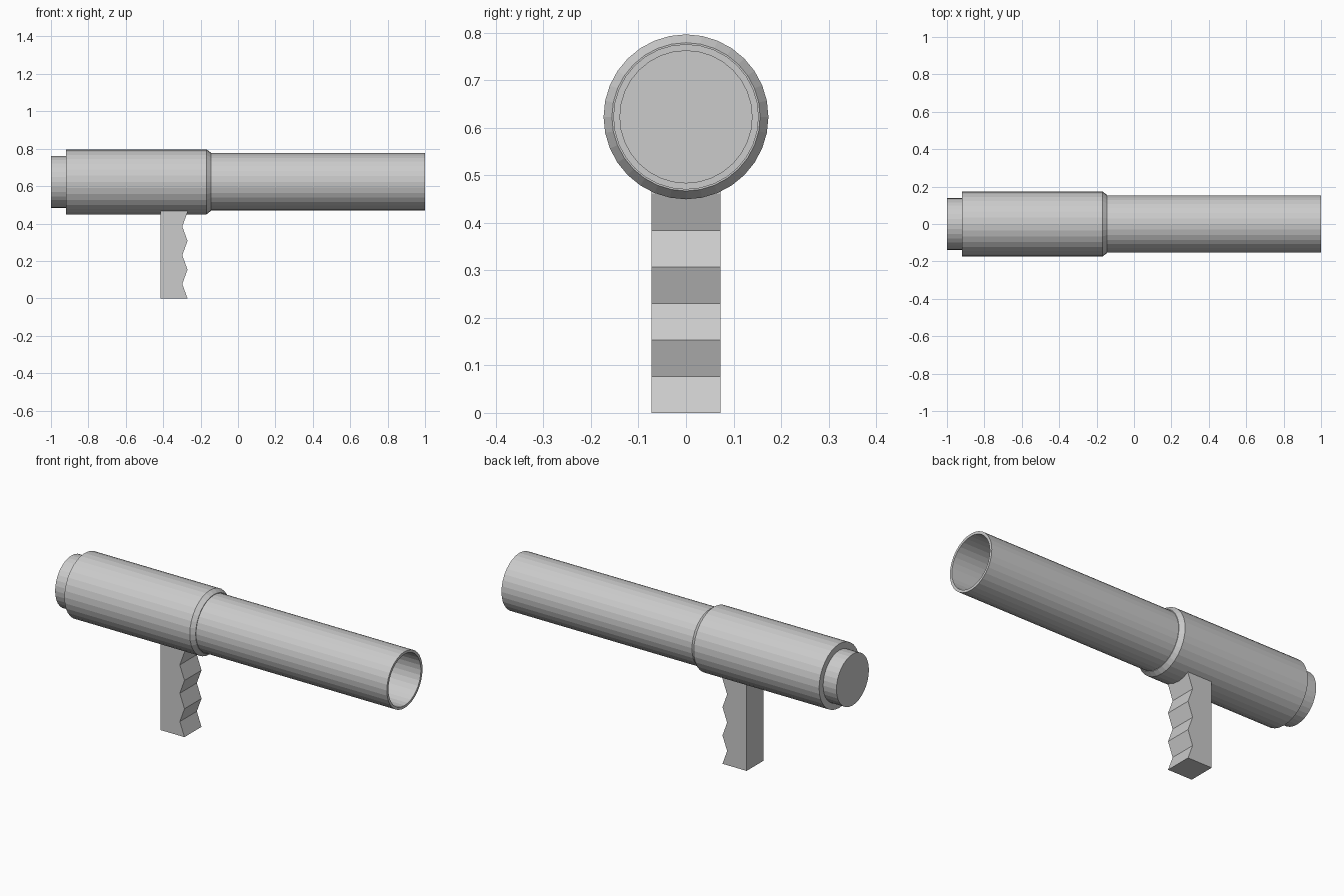
import bpy, bmesh
from math import cos, sin, tau

if "Cube" in bpy.data.objects:
    bpy.data.objects.remove(bpy.data.objects["Cube"])

AXIS_Z = 0.623   # height of the tube's centre line
SIDES = 32


def finish(name, bm):
    bmesh.ops.recalc_face_normals(bm, faces=bm.faces)
    mesh = bpy.data.meshes.new(name)
    bm.to_mesh(mesh)
    bm.free()
    obj = bpy.data.objects.new(name, mesh)
    bpy.context.collection.objects.link(obj)
    return obj


def lathe(name, profile, closed=False):
    """Turn (x, radius) points around the tube axis; open profiles get end caps."""
    bm = bmesh.new()
    rings = [[bm.verts.new((x, r * sin(tau * i / SIDES), AXIS_Z + r * cos(tau * i / SIDES)))
              for i in range(SIDES)] for x, r in profile]
    pairs = list(zip(rings, rings[1:]))
    if closed:
        pairs.append((rings[-1], rings[0]))
    else:
        bm.faces.new(rings[0])
        bm.faces.new(rings[-1])
    for a, b in pairs:
        for i in range(SIDES):
            j = (i + 1) % SIDES
            bm.faces.new((a[i], a[j], b[j], b[i]))
    return finish(name, bm)


# Rear plug, closing the back of the bore
lathe("rear_plug", [(-1.0, 0.139), (-0.88, 0.139)])

# Hollow barrel with an open muzzle
lathe("barrel", [(-0.9, 0.153), (1.0, 0.153), (1.0, 0.139), (-0.9, 0.139)], closed=True)

# Thicker sleeve with a chamfered front edge
lathe("sleeve", [(-0.92, 0.138), (-0.92, 0.1735), (-0.168, 0.1735),
                 (-0.145, 0.156), (-0.145, 0.152), (-0.9, 0.152)], closed=True)

# Grip: side outline with a zigzag front, extruded across y
GRIP_HALF, TEETH_STEP = 0.073, 0.0768
outline = [(-0.415, 0.466), (-0.415, 0.0)]
outline += [(-0.27 if i % 2 == 0 else -0.298, i * TEETH_STEP) for i in range(7)]
outline.append((-0.27, 0.466))
bm = bmesh.new()
side = bm.faces.new([bm.verts.new((x, -GRIP_HALF, z)) for x, z in outline])
ext = bmesh.ops.extrude_face_region(bm, geom=[side], use_keep_orig=True)
moved = [v for v in ext["geom"] if isinstance(v, bmesh.types.BMVert)]
bmesh.ops.translate(bm, verts=moved, vec=(0, 2 * GRIP_HALF, 0))
finish("grip", bm)
